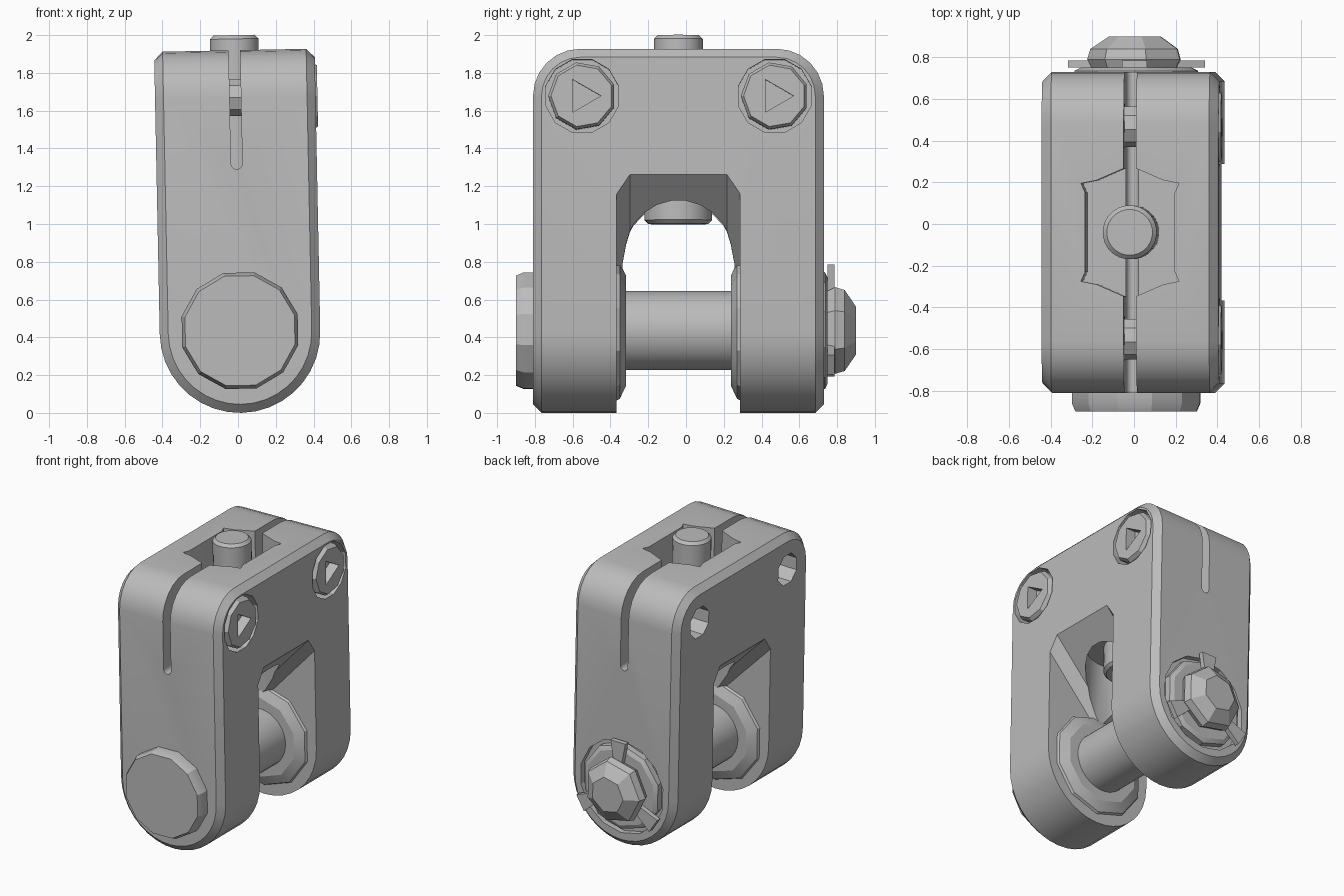
import bpy, bmesh
from math import sin, cos, pi, radians
from mathutils import Matrix, Vector

cube = bpy.data.objects.get("Cube")
if cube:
    bpy.data.objects.remove(cube, do_unlink=True)

steel = bpy.data.materials.new("grey_steel")
steel.use_nodes = True
steel.diffuse_color = (0.5, 0.5, 0.5, 1)
steel.node_tree.nodes["Principled BSDF"].inputs["Base Color"].default_value = (0.5, 0.5, 0.5, 1)

MID_Y = -0.04      # centre of the clevis body
BOLT_Z = 0.435     # height of the cross bolt
SCREW_Z = 1.67
SCREW_YS = (MID_Y - 0.51, MID_Y + 0.51)
parts = []
PLACE = {
    "x": lambda u, v, t: (t, u, v),
    "y": lambda u, v, t: (u, t, v),
    "z": lambda u, v, t: (u, v, t),
}


def loft(name, axis, rings, keep=True):
    """Join equal rings of points [(t, points), ...] along an axis and cap the ends."""
    bm = bmesh.new()
    loops = [[bm.verts.new(PLACE[axis](u, v, t)) for u, v in pts] for t, pts in rings]
    n = len(loops[0])
    for a, b in zip(loops, loops[1:]):
        for i in range(n):
            j = (i + 1) % n
            bm.faces.new((a[i], a[j], b[j], b[i]))
    bm.faces.new(loops[0])
    bm.faces.new(loops[-1])
    bmesh.ops.recalc_face_normals(bm, faces=bm.faces)
    mesh = bpy.data.meshes.new(name)
    bm.to_mesh(mesh)
    bm.free()
    mesh.materials.append(steel)
    ob = bpy.data.objects.new(name, mesh)
    bpy.context.collection.objects.link(ob)
    if keep:
        parts.append(ob)
    return ob


def prism(name, axis, pts, t0, t1, keep=True):
    return loft(name, axis, [(t0, pts), (t1, pts)], keep)


def circle(r, n, centre=(0, 0), start=0.0):
    return [(centre[0] + r * cos(start + 2 * pi * i / n),
             centre[1] + r * sin(start + 2 * pi * i / n)) for i in range(n)]


def lathe(name, axis, profile, n, centre=(0, 0), keep=True):
    return loft(name, axis, [(t, circle(r, n, centre, pi / n)) for t, r in profile], keep)


def apply_modifier(ob, mod):
    bpy.context.view_layer.objects.active = ob
    bpy.ops.object.modifier_apply(modifier=mod.name)


def cut(ob, cutter):
    mod = ob.modifiers.new("cut", "BOOLEAN")
    mod.operation = "DIFFERENCE"
    mod.solver = "EXACT"
    mod.object = cutter
    apply_modifier(ob, mod)
    bpy.data.objects.remove(cutter, do_unlink=True)


def bevel_edges(ob, test, offset, segments):
    bm = bmesh.new()
    bm.from_mesh(ob.data)
    edges = [e for e in bm.edges if test(e.verts[0].co, e.verts[1].co)]
    bmesh.ops.bevel(bm, geom=edges, offset=offset, segments=segments,
                    profile=0.5, affect="EDGES")
    bm.to_mesh(ob.data)
    bm.free()


# Clevis body: round-bottomed block, rounded over the top, chamfered all round
HALF = 0.425
outline = [(HALF * cos(pi + pi * i / 18), HALF + HALF * sin(pi + pi * i / 18)) for i in range(19)]
outline += [(HALF, 1.92), (-HALF, 1.92)]
body = prism("clevis_body", "y", outline, MID_Y - 0.77, MID_Y + 0.77)
bevel_edges(body, lambda a, b: min(a.z, b.z) > 1.9 and abs(a.y - b.y) < 0.01, 0.25, 6)
chamfer = body.modifiers.new("chamfer", "BEVEL")
chamfer.width = 0.045
chamfer.segments = 1
chamfer.limit_method = "ANGLE"
chamfer.angle_limit = radians(40)
chamfer.use_clamp_overlap = False
apply_modifier(body, chamfer)

# Fork opening, whose roof slopes down to a ridge in the middle
roof = [(-0.6, -0.2), (0.6, -0.2), (0.6, 1.44), (0, 0.8), (-0.6, 1.44)]
opening = prism("opening_cutter", "y", roof, MID_Y - 0.327, MID_Y + 0.327, keep=False)
bevel_edges(opening, lambda a, b: abs(a.y - b.y) < 0.01 and min(a.z, b.z) > 0.5
            and abs(a.x - b.x) > 0.1, 0.07, 1)
cut(body, opening)

# Round bore under the roof and notched pocket in the top
cut(body, lathe("bore_cutter", "z", [(0.7, 0.3), (1.2, 0.3)], 24, (0, MID_Y), keep=False))
corner = [(0.16, 0.25), (0.235, 0.235), (0.215, 0.19)]
right = [(0, 0.32)] + corner + [(u, -v) for u, v in reversed(corner)] + [(0, -0.32)]
pocket = right + [(-u, v) for u, v in reversed(right[1:-1])]
pocket = [(u, v + MID_Y) for u, v in pocket]
cut(body, prism("pocket_cutter", "z", pocket, 1.4, 2.2, keep=False))

# Clamping slit with a rounded lower end
slit = [(0.03 * cos(pi + pi * i / 8), 1.32 + 0.03 * sin(pi + pi * i / 8)) for i in range(9)]
slit += [(0.03, 2.2), (-0.03, 2.2)]
cut(body, prism("slit_cutter", "y", slit, -1.2, 1.2, keep=False))

# Shallow seat behind the nut
cut(body, lathe("seat_cutter", "y", [(0.69, 0.34), (1, 0.34)], 14, (0, BOLT_Z), keep=False))

# Clamp screws in counterbored holes
for label, y in zip(("front", "back"), SCREW_YS):
    c = (y, SCREW_Z)
    cut(body, lathe("counterbore", "x", [(0.3, 0.2), (0.8, 0.2)], 12, c, keep=False))
    cut(body, lathe("through_hole", "x", [(-0.8, 0.115), (0.35, 0.115)], 8, c, keep=False))
    screw = lathe(label + "_clamp_screw", "x",
                  [(-0.3, 0.1), (0.3, 0.1), (0.3, 0.18), (0.41, 0.18), (0.435, 0.165)], 9, c)
    cut(screw, prism("socket", "x", circle(0.1, 3, c), 0.36, 0.6, keep=False))

# Vertical stud with its head hanging in the bore
lathe("vertical_stud", "z",
      [(1.0, 0.16), (1.02, 0.18), (1.21, 0.18), (1.21, 0.13), (1.98, 0.13), (2.0, 0.11)],
      24, (0, MID_Y))

# Cross bolt, head, inner washers
axis_at = (0, BOLT_Z)
lathe("cross_bolt_shaft", "y", [(-0.82, 0.21), (0.75, 0.21)], 32, axis_at)
lathe("cross_bolt_head", "y", [(-0.9, 0.3), (-0.86, 0.318), (-0.8, 0.318)], 12, axis_at)
for label, s in (("front", -1), ("back", 1)):
    lathe(label + "_inner_washer", "y",
          [(MID_Y + s * 0.34, 0.375), (MID_Y + s * 0.31, 0.36), (MID_Y + s * 0.277, 0.29)],
          10, axis_at)

# Nut, its washer and the three bent locking tabs
lathe("nut_washer", "y", [(0.68, 0.31), (0.735, 0.31), (0.75, 0.28)], 10, axis_at)
lathe("domed_nut", "y", [(0.74, 0.21), (0.79, 0.235), (0.84, 0.22), (0.9, 0.13)], 7, axis_at)
for i, angle in enumerate((90, 212, 328)):
    ca, sa = cos(radians(angle)), sin(radians(angle))
    shape = [(0.18, -0.03), (0.35, -0.06), (0.35, 0.06), (0.18, 0.03)]
    tab = [(r * ca - w * sa, BOLT_Z + r * sa + w * ca) for r, w in shape]
    prism("locking_tab_%d" % (i + 1), "y", tab, 0.75, 0.785)

# Slight sideways lean of the whole assembly, then shading
pivot = Vector((0, 0, 0.95))
lean = Matrix.Translation(pivot) @ Matrix.Rotation(-0.02, 4, "Y") @ Matrix.Translation(-pivot)
bpy.ops.object.select_all(action="DESELECT")
for ob in parts:
    ob.data.transform(lean)
    ob.select_set(True)
bpy.context.view_layer.objects.active = body
bpy.ops.object.shade_smooth_by_angle(angle=radians(25))
